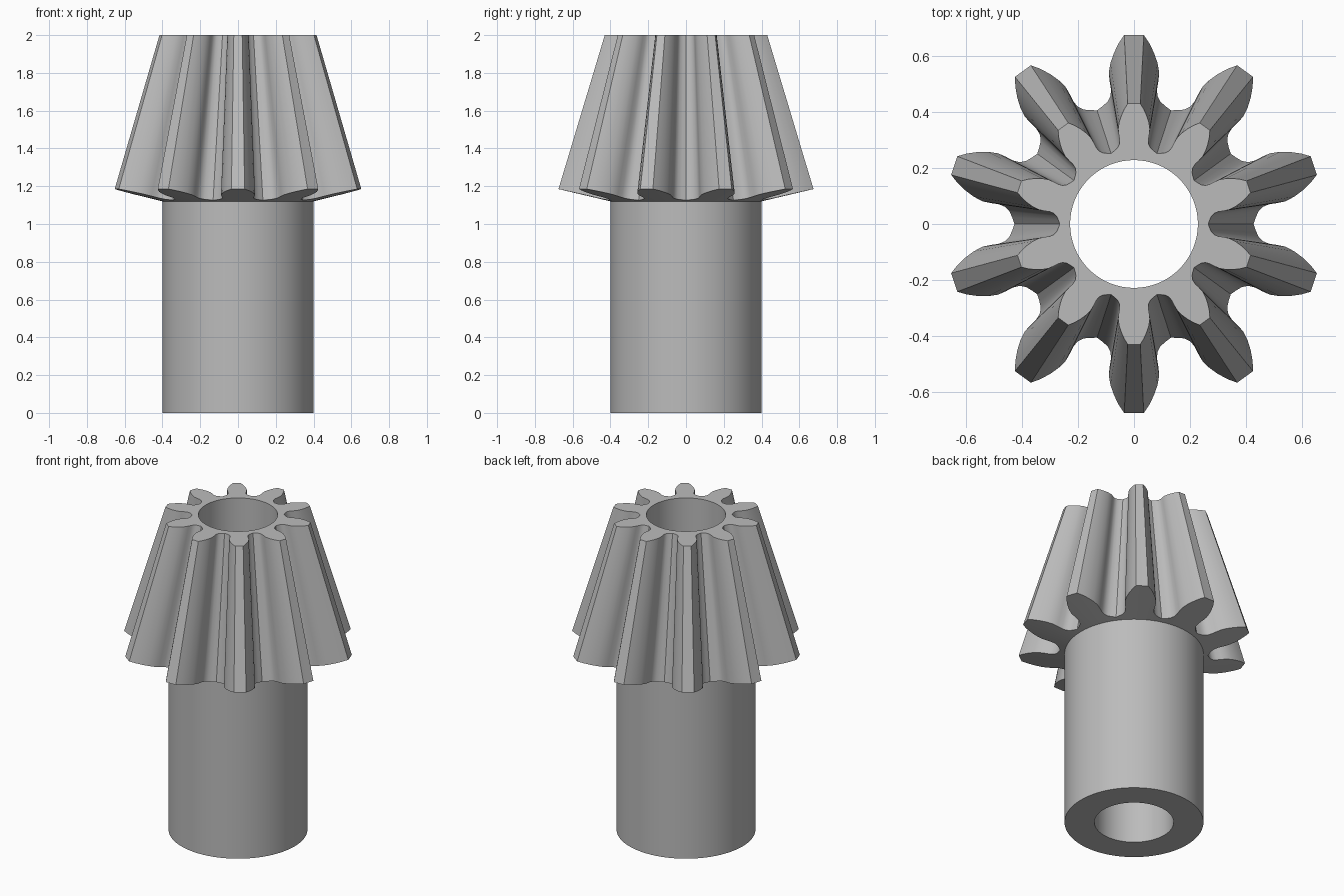
import bpy
import bmesh
from math import sin, cos, pi, hypot, atan2

TEETH = 10
BORE_R, HUB_R = 0.228, 0.40
BASE_Z, TOP_Z, APEX_Z = 1.12, 2.0, 3.43
BACK_SLOPE = 0.236

cube = bpy.data.objects.get("Cube")
if cube:
    bpy.data.objects.remove(cube, do_unlink=True)

steel = bpy.data.materials.new("plain grey")
steel.use_nodes = True
grey = (0.5, 0.5, 0.5, 1)
steel.diffuse_color = grey
steel.node_tree.nodes["Principled BSDF"].inputs["Base Color"].default_value = grey

# Half tooth at the large end: (half width, distance from axis), tip to root
half = [(0.0, 0.675), (0.035, 0.675), (0.055, 0.645), (0.072, 0.61),
        (0.084, 0.575), (0.09, 0.54), (0.087, 0.51), (0.082, 0.48),
        (0.084, 0.456), (0.095, 0.436), (0.112, 0.421), (0.132, 0.406)]
tooth = [(-x, y) for x, y in half[:0:-1]] + half[:-1]

# Whole outline as (angle, radius), one tooth after another
outline = [(atan2(x, y) + 2 * pi * k / TEETH, hypot(x, y))
           for k in range(TEETH) for x, y in tooth]


def circle(radius, z):
    return [(radius * sin(a), radius * cos(a), z) for a, r in outline]


# Large end lies on the back cone; the small end shrinks towards the cone apex
large_end, small_end = [], []
for a, r in outline:
    z = BASE_Z + BACK_SLOPE * (r - HUB_R)
    s = (APEX_Z - TOP_Z) / (APEX_Z - z)
    large_end.append((r * sin(a), r * cos(a), z))
    small_end.append((s * r * sin(a), s * r * cos(a), TOP_Z))

# Closed loft: bore, shaft end, shaft side, back cone, teeth, top face
bm = bmesh.new()
rings = [[bm.verts.new(p) for p in ring] for ring in (
    circle(BORE_R, 0), circle(HUB_R, 0), circle(HUB_R, BASE_Z),
    large_end, small_end, circle(BORE_R, TOP_Z))]
count = len(outline)
for i, ring in enumerate(rings):
    following = rings[(i + 1) % len(rings)]
    for j in range(count):
        n = (j + 1) % count
        bm.faces.new((ring[j], ring[n], following[n], following[j]))
bmesh.ops.recalc_face_normals(bm, faces=bm.faces)

mesh = bpy.data.meshes.new("bevel_pinion")
bm.to_mesh(mesh)
bm.free()
mesh.materials.append(steel)
pinion = bpy.data.objects.new("bevel_pinion", mesh)
bpy.context.collection.objects.link(pinion)

# Smooth flanks and cylinders, crisp tip and end edges
bpy.ops.object.select_all(action="DESELECT")
pinion.select_set(True)
bpy.context.view_layer.objects.active = pinion
bpy.ops.object.shade_smooth_by_angle(angle=pi / 6)
